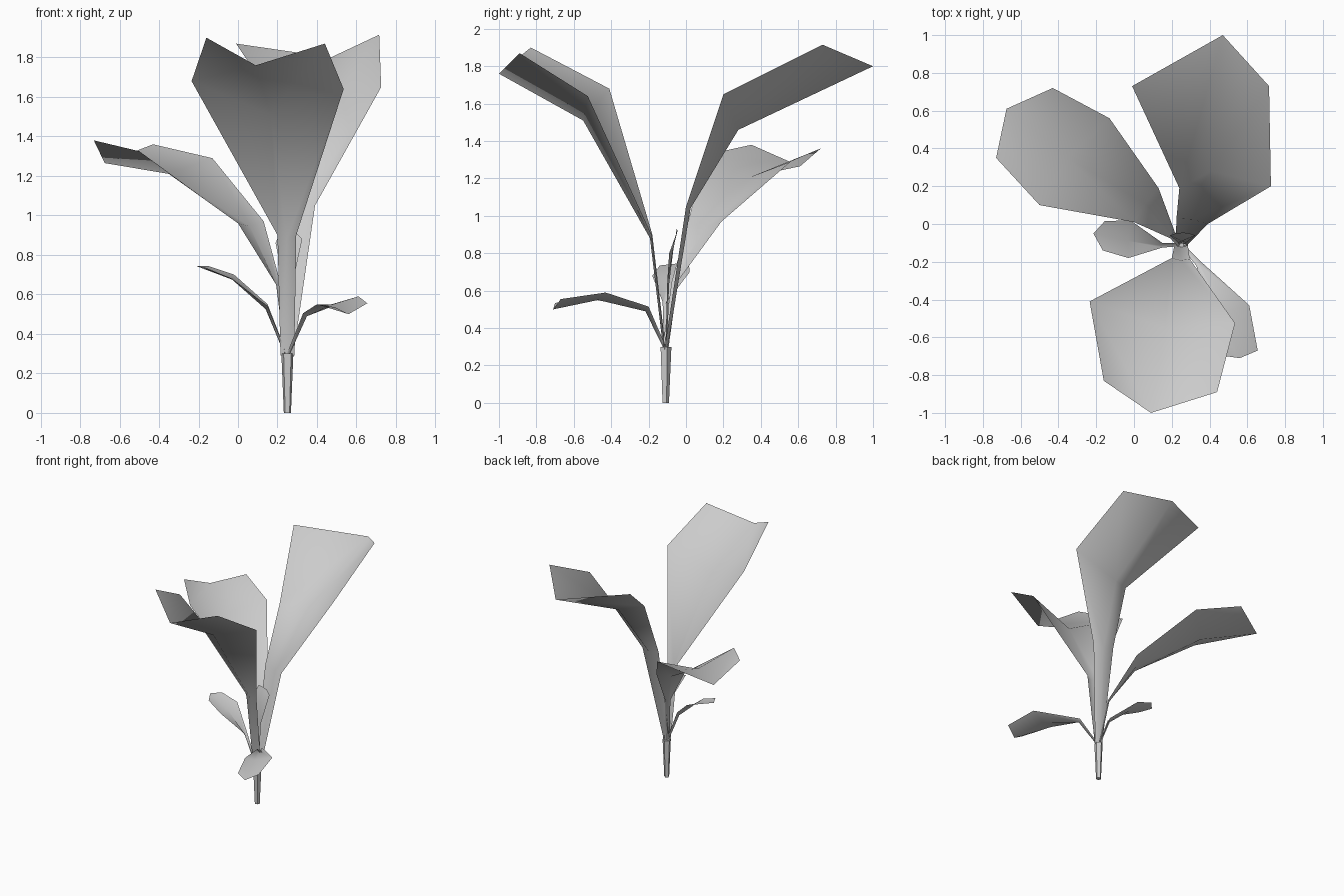
import bpy, bmesh, math
from mathutils import Vector as V

STEM = V((0.25, -0.11, 0.29))


def finish(name, bm):
    me = bpy.data.meshes.new(name)
    bm.to_mesh(me)
    bm.free()
    ob = bpy.data.objects.new(name, me)
    bpy.context.collection.objects.link(ob)
    for p in me.polygons:
        p.use_smooth = True
    return ob


def leaf(name, left, right, bend, tip, base_width, neck=None):
    """Folded leaf: narrow sheath at the stem, two margins, a sagging midrib and a tip.
    left/right hold the margin points at the sheath top, the widest row and the end row."""
    left, right = [V(p) for p in left], [V(p) for p in right]
    mid0 = (left[0] + right[0]) / 2
    across = (right[0] - left[0]).normalized() * base_width
    out = V((mid0.x - STEM.x, mid0.y - STEM.y, 0)).normalized()
    rows = [(STEM - across, STEM + out * 0.012, STEM + across)]
    if neck:                       # extra narrow row on curved sheaths
        n = V(neck)
        rows.append((n - across, n + out * 0.012, n + across))
    rows.append((left[0], mid0 + out * 0.01 - V((0, 0, 0.02)), right[0]))
    rows.append((left[1], V(bend), right[1]))
    rows.append((left[2], V(tip), right[2]))
    bm = bmesh.new()
    grid = [[bm.verts.new(p) for p in row] for row in rows]
    for a, b in zip(grid, grid[1:]):
        for i in range(2):
            bm.faces.new((a[i], a[i + 1], b[i + 1], b[i]))
    return finish(name, bm)


# Stem: slender five-sided stalk, wider at the top
bm = bmesh.new()
bmesh.ops.create_cone(bm, cap_ends=True, segments=5, radius1=0.019,
                      radius2=0.032, depth=0.3)
bmesh.ops.translate(bm, verts=bm.verts, vec=(STEM.x, STEM.y, 0.15))
stem = finish("stem", bm)
for p in stem.data.polygons:
    p.use_smooth = False

# Three large leaves
leaf("front_large_leaf",
     [(0.20, -0.18, 0.90), (-0.235, -0.41, 1.68), (-0.16, -0.83, 1.90)],
     [(0.295, -0.185, 0.90), (0.535, -0.525, 1.64), (0.44, -0.89, 1.87)],
     (0.165, -0.55, 1.51), (0.09, -1.0, 1.76), 0.035)
leaf("back_large_leaf",
     [(0.225, 0.03, 1.07), (0.24, 0.19, 1.50), (-0.01, 0.73, 1.87)],
     [(0.39, 0.0, 1.05), (0.725, 0.20, 1.65), (0.715, 0.73, 1.915)],
     (0.41, 0.28, 1.46), (0.47, 1.0, 1.80), 0.03)
leaf("left_large_leaf",
     [(0.0, 0.01, 0.96), (-0.50, 0.10, 1.325), (-0.73, 0.35, 1.38)],
     [(0.13, 0.19, 0.97), (-0.13, 0.56, 1.29), (-0.43, 0.72, 1.36)],
     (-0.35, 0.35, 1.21), (-0.675, 0.61, 1.265), 0.02, (0.205, -0.06, 0.65))

# Two small lower leaves
leaf("left_small_leaf",
     [(0.15, -0.125, 0.54), (-0.03, -0.18, 0.68), (-0.165, -0.14, 0.735)],
     [(0.15, -0.10, 0.55), (-0.02, 0.02, 0.70), (-0.155, 0.015, 0.745)],
     (-0.03, -0.09, 0.675), (-0.215, -0.05, 0.745), 0.008)
leaf("right_small_leaf",
     [(0.33, -0.22, 0.505), (0.40, -0.48, 0.55), (0.49, -0.70, 0.535)],
     [(0.355, -0.20, 0.515), (0.61, -0.43, 0.59), (0.655, -0.67, 0.555)],
     (0.48, -0.47, 0.55), (0.56, -0.71, 0.50), 0.01)

# Young upright leaf in the middle
leaf("young_leaf",
     [(0.235, -0.10, 0.65), (0.19, -0.06, 0.86), (0.22, -0.05, 0.93)],
     [(0.275, -0.10, 0.65), (0.325, -0.06, 0.88), (0.295, -0.05, 0.91)],
     (0.255, -0.09, 0.80), (0.26, -0.045, 0.92), 0.012)
